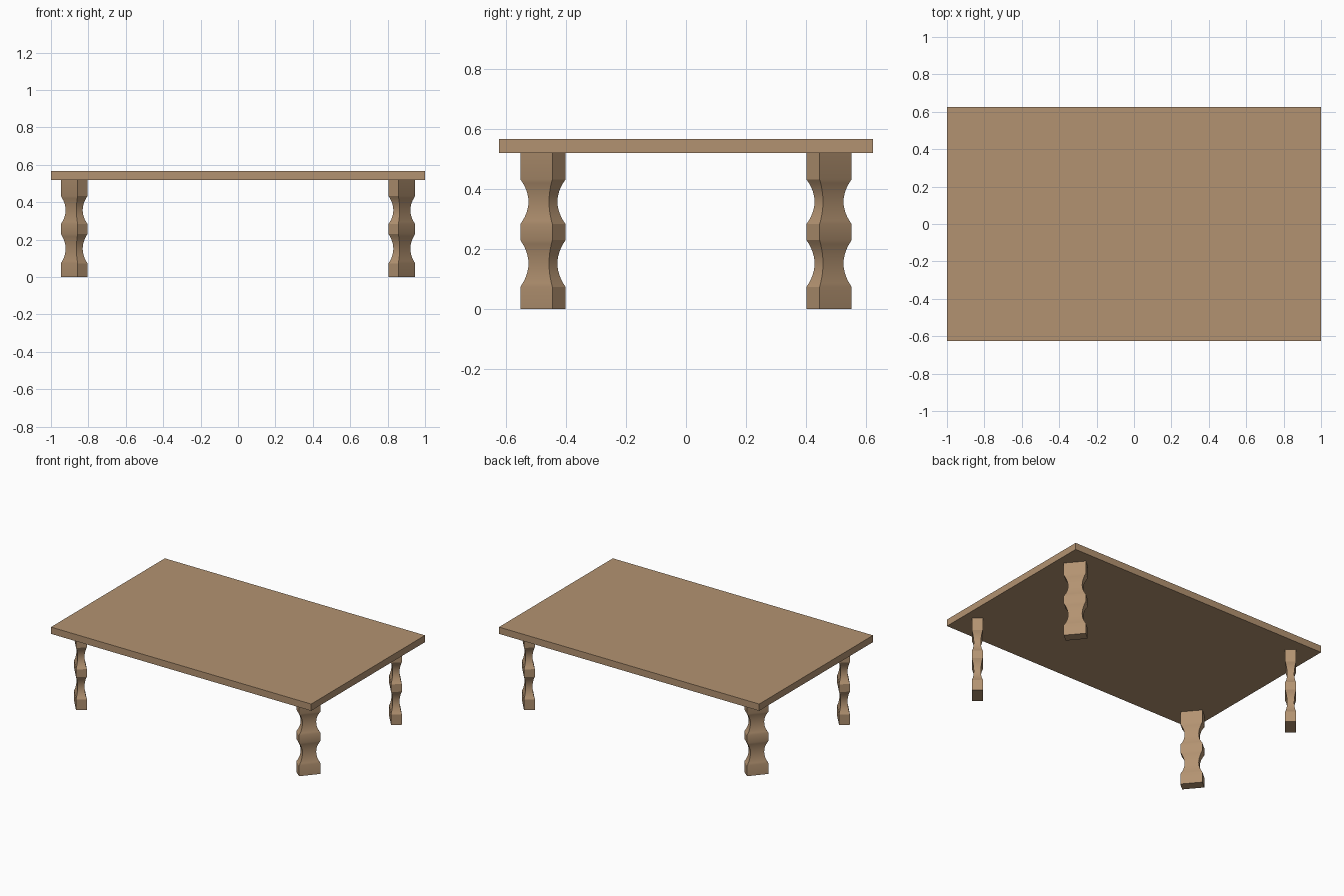
import bpy, bmesh, math
from mathutils import Vector

if "Cube" in bpy.data.objects:
    bpy.data.objects.remove(bpy.data.objects["Cube"])

wood = bpy.data.materials.new("light brown wood")
wood.diffuse_color = (0.45, 0.29, 0.165, 1)
wood.use_nodes = True
wood.node_tree.nodes["Principled BSDF"].inputs["Base Color"].default_value = wood.diffuse_color


def make_object(name, bm):
    bmesh.ops.recalc_face_normals(bm, faces=bm.faces)
    mesh = bpy.data.meshes.new(name)
    bm.to_mesh(mesh)
    bm.free()
    mesh.materials.append(wood)
    ob = bpy.data.objects.new(name, mesh)
    bpy.context.collection.objects.link(ob)
    return ob


# Table top: a thin slab
TOP_Z, LEG_Z = 0.567, 0.52
bm = bmesh.new()
bmesh.ops.create_cube(bm, size=1)
for v in bm.verts:
    v.co = Vector((v.co.x * 2, v.co.y * 1.25,
                   v.co.z * (TOP_Z - LEG_Z) + (TOP_Z + LEG_Z) / 2))
make_object("table_top", bm)


# Leg profile: (height, scale) with two rounded waists
def waist(z0, z1, depth, n=12):
    pts = []
    for i in range(n + 1):
        t = 2 * i / n - 1
        pts.append(((z0 + z1) / 2 + t * (z1 - z0) / 2, 1 - depth * (1 - t * t)))
    return pts


PROFILE = ([(0, 1)] + waist(0.073, 0.23, 0.36)
           + waist(0.283, 0.433, 0.36) + [(LEG_Z, 1)])
WIDTH, THICK, ANGLE = 0.14, 0.0685, math.radians(50)


# Turned rectangular legs, wide face pointing out to the table corner
def leg(name, sx, sy):
    along = Vector((math.cos(ANGLE) * sx, -math.sin(ANGLE) * sy, 0)) * WIDTH / 2
    across = Vector((math.sin(ANGLE) * sx, math.cos(ANGLE) * sy, 0)) * THICK / 2
    centre = Vector((0.876 * sx, 0.478 * sy, 0))
    bm = bmesh.new()
    rings = []
    for z, s in PROFILE:
        rings.append([bm.verts.new(centre + (along * a + across * b) * s + Vector((0, 0, z)))
                      for a, b in ((-1, -1), (1, -1), (1, 1), (-1, 1))])
    for lo, hi in zip(rings, rings[1:]):
        for i in range(4):
            j = (i + 1) % 4
            bm.faces.new((lo[i], lo[j], hi[j], hi[i]))
    bm.faces.new(rings[0])
    bm.faces.new(rings[-1])
    ob = make_object(name, bm)
    bpy.ops.object.select_all(action='DESELECT')
    ob.select_set(True)
    bpy.context.view_layer.objects.active = ob
    bpy.ops.object.shade_smooth_by_angle(angle=math.radians(30))


for side, sx in (("left", -1), ("right", 1)):
    for end, sy in (("front", -1), ("back", 1)):
        leg(f"{end}_{side}_leg", sx, sy)
